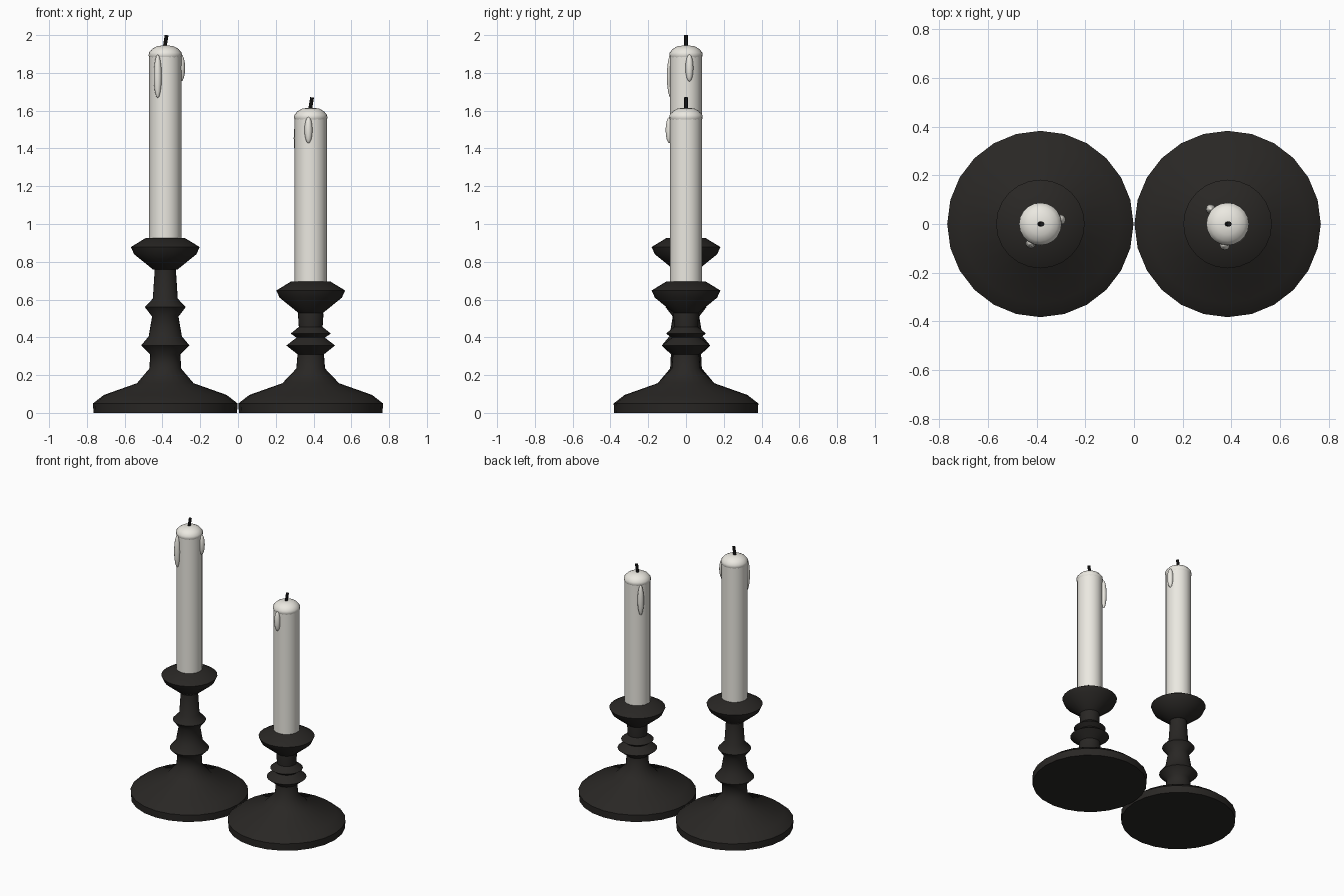
import bpy, math
from mathutils import Vector

if "Cube" in bpy.data.objects:
    bpy.data.objects.remove(bpy.data.objects["Cube"])


def material(name, color):
    m = bpy.data.materials.new(name)
    m.diffuse_color = (*color, 1)
    m.use_nodes = True
    m.node_tree.nodes["Principled BSDF"].inputs["Base Color"].default_value = m.diffuse_color
    return m


IRON = material("dark_iron", (0.022, 0.02, 0.018))
WAX = material("ivory_wax", (0.83, 0.81, 0.75))
CHAR = material("charred_wick", (0.012, 0.012, 0.012))


def smooth(ob, angle):
    bpy.ops.object.select_all(action='DESELECT')
    ob.select_set(True)
    bpy.context.view_layer.objects.active = ob
    bpy.ops.object.shade_smooth_by_angle(angle=math.radians(angle))


def lathe(name, profile, x, sides, mat, angle=40):
    """Revolve (radius, z) points around a vertical axis at x, with closed ends."""
    verts, faces = [], []
    for r, z in profile:
        for i in range(sides):
            a = 2 * math.pi * i / sides
            verts.append((r * math.cos(a), r * math.sin(a), z))
    for k in range(len(profile) - 1):
        for i in range(sides):
            j = (i + 1) % sides
            a, b = k * sides, (k + 1) * sides
            faces.append((a + i, a + j, b + j, b + i))
    faces.append(tuple(reversed(range(sides))))
    top = (len(profile) - 1) * sides
    faces.append(tuple(range(top, top + sides)))
    me = bpy.data.meshes.new(name)
    me.from_pydata(verts, [], faces)
    me.materials.append(mat)
    ob = bpy.data.objects.new(name, me)
    bpy.context.collection.objects.link(ob)
    ob.location.x = x
    smooth(ob, angle)
    return ob


def drip(name, x, y, z, half):
    bpy.ops.mesh.primitive_uv_sphere_add(segments=12, ring_count=8, radius=1, location=(x, y, z))
    ob = bpy.context.object
    ob.name = name
    ob.scale = (0.021, 0.021, half)
    ob.data.materials.append(WAX)
    smooth(ob, 60)


def wick(name, start, end):
    a, b = Vector(start), Vector(end)
    bpy.ops.mesh.primitive_cylinder_add(vertices=8, radius=0.01, depth=(b - a).length,
                                        location=(a + b) / 2)
    ob = bpy.context.object
    ob.name = name
    ob.rotation_euler = (b - a).to_track_quat('Z', 'Y').to_euler()
    ob.data.materials.append(CHAR)
    smooth(ob, 40)


BASE = [(0.38, 0), (0.383, 0.05), (0.325, 0.095), (0.15, 0.157)]
TALL_STEM = [(0.084, 0.235), (0.08, 0.31), (0.128, 0.357), (0.088, 0.405), (0.07, 0.51),
             (0.108, 0.56), (0.066, 0.605), (0.056, 0.76)]
SHORT_STEM = [(0.076, 0.235), (0.07, 0.31), (0.129, 0.357), (0.075, 0.398), (0.106, 0.42),
              (0.063, 0.455), (0.067, 0.515)]


def candlestick(label, x, stem, cup_top, candle_top):
    # holder: foot, turned stem and drip cup
    cup = [(0.066, cup_top - 0.165), (0.165, cup_top - 0.085),
           (0.182, cup_top - 0.047), (0.105, cup_top)]
    lathe(label + "_holder", BASE + stem + cup, x, 24, IRON, 50)
    # candle shaft
    t = candle_top
    lathe(label + "_candle", [(0.085, cup_top - 0.03), (0.085, t - 0.05)], x, 16, WAX)
    # melted domed cap
    lathe(label + "_wax_cap", [(0.082, t - 0.066), (0.088, t - 0.055), (0.087, t - 0.038),
                               (0.07, t - 0.018), (0.045, t - 0.004), (0.015, t)], x, 20, WAX, 60)
    # leaning wick
    wick(label + "_wick", (x - 0.004, 0, t - 0.015), (x + 0.007, 0, t + 0.055))


candlestick("tall", -0.385, TALL_STEM, 0.925, 1.945)
candlestick("short", 0.385, SHORT_STEM, 0.695, 1.615)

# wax drips
drip("tall_drip_front", -0.425, -0.08, 1.782, 0.115)
drip("tall_drip_side", -0.301, 0.018, 1.826, 0.072)
drip("short_drip_front", 0.373, -0.087, 1.497, 0.07)
drip("short_drip_back", 0.316, 0.061, 1.453, 0.108)
